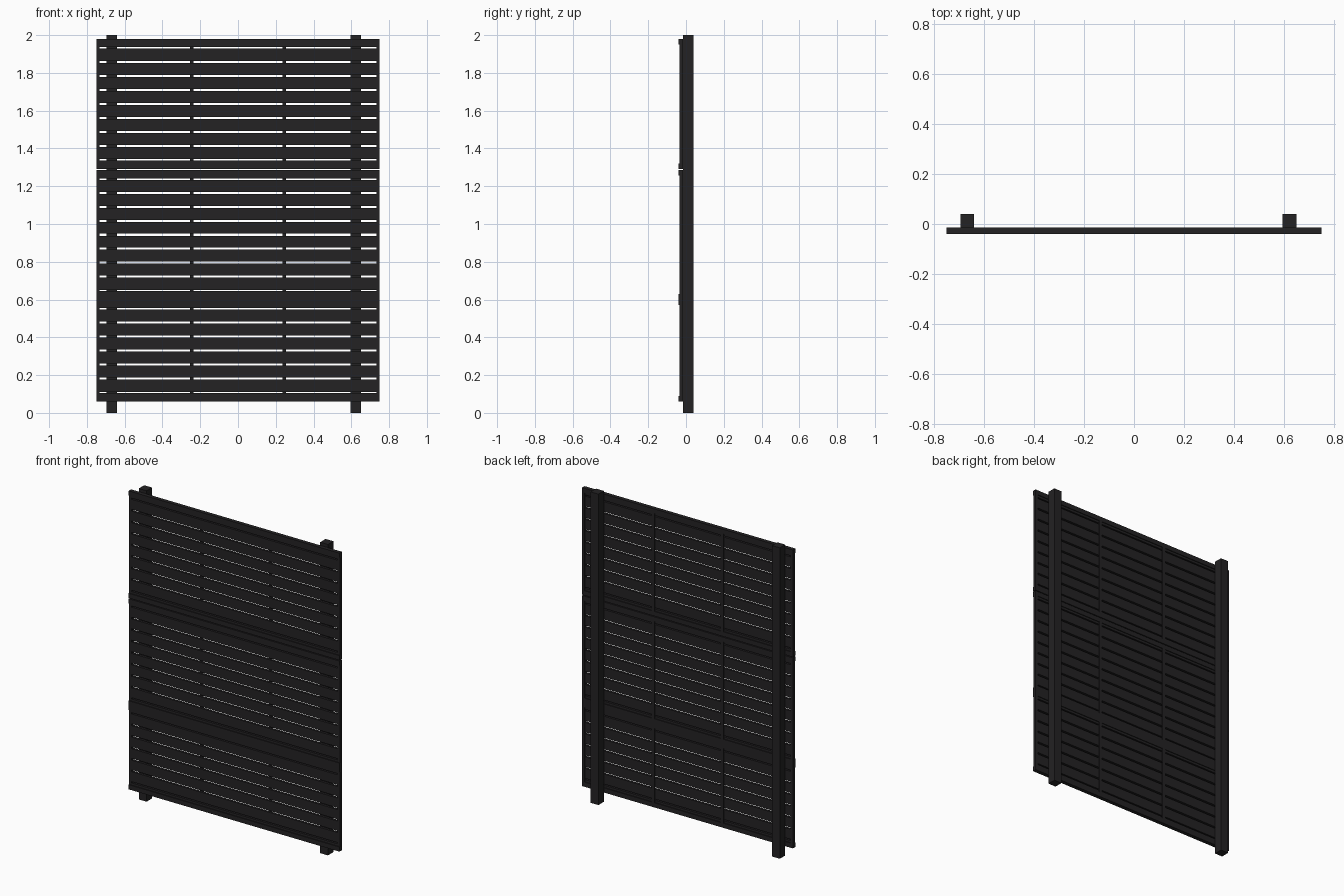
import bpy
import bmesh
from mathutils import Matrix, Vector

cube = bpy.data.objects.get("Cube")
if cube:
    bpy.data.objects.remove(cube, do_unlink=True)


def make_material(name, colour):
    mat = bpy.data.materials.new(name)
    mat.use_nodes = True
    mat.diffuse_color = colour
    mat.node_tree.nodes["Principled BSDF"].inputs["Base Color"].default_value = colour
    return mat


charcoal = make_material("charcoal", (0.017, 0.016, 0.017, 1))


def make_boxes(name, boxes):
    """One object from boxes given as (low corner, high corner)."""
    bm = bmesh.new()
    for low, high in boxes:
        low, high = Vector(low), Vector(high)
        size = Matrix.Diagonal((high - low).to_4d())
        bmesh.ops.create_cube(bm, size=1, matrix=Matrix.Translation((low + high) / 2) @ size)
    mesh = bpy.data.meshes.new(name)
    bm.to_mesh(mesh)
    bm.free()
    mesh.materials.append(charcoal)
    obj = bpy.data.objects.new(name, mesh)
    bpy.context.collection.objects.link(obj)
    return obj


HALF = 0.75           # half the panel width
FRONT, BACK = -0.035, -0.015
SLAT_BACK = -0.02
RAIL_FRONT = -0.04
RAIL = 0.03           # rail height
END = 0.048           # panel edge to the first slot
GAP = 0.011


def make_panel(name, bottom, top, slots):
    # Rails along the bottom and top edges
    make_boxes(name + "_rails", [
        ((-HALF, RAIL_FRONT, z), (HALF, BACK, z + RAIL)) for z in (bottom, top - RAIL)])

    # Slats between evenly spaced slots, with narrower slots at the ends
    first, last = bottom + END, top - END
    step = (last - first) / (slots - 1)
    slats = []
    low = bottom + RAIL
    for i in range(slots):
        half_gap = GAP * (0.35 if i in (0, slots - 1) else 0.5)
        z = first + i * step
        slats.append(((-HALF, FRONT, low), (HALF, SLAT_BACK, z - half_gap)))
        low = z + half_gap
    slats.append(((-HALF, FRONT, low), (HALF, SLAT_BACK, top - RAIL)))
    make_boxes(name + "_slats", slats)

    # Upright strips behind the slats and end caps at the sides
    make_boxes(name + "_strips", [
        ((x - 0.01, SLAT_BACK - 0.002, bottom + RAIL), (x + 0.01, BACK, top - RAIL))
        for x in (-0.245, 0.245)])
    make_boxes(name + "_end_caps", [
        ((x - 0.009, FRONT, bottom + RAIL), (x + 0.009, BACK, top - RAIL))
        for x in (0.009 - HALF, HALF - 0.009)])


make_panel("lower_panel", 0.06, 0.6, 7)
make_panel("middle_panel", 0.6, 1.286, 9)
make_panel("upper_panel", 1.291, 1.98, 9)

# Square posts behind the panels
for name, x in (("right_post", -0.668), ("left_post", 0.623)):
    make_boxes(name, [((x - 0.0275, BACK, 0), (x + 0.0275, 0.04, 2))])
